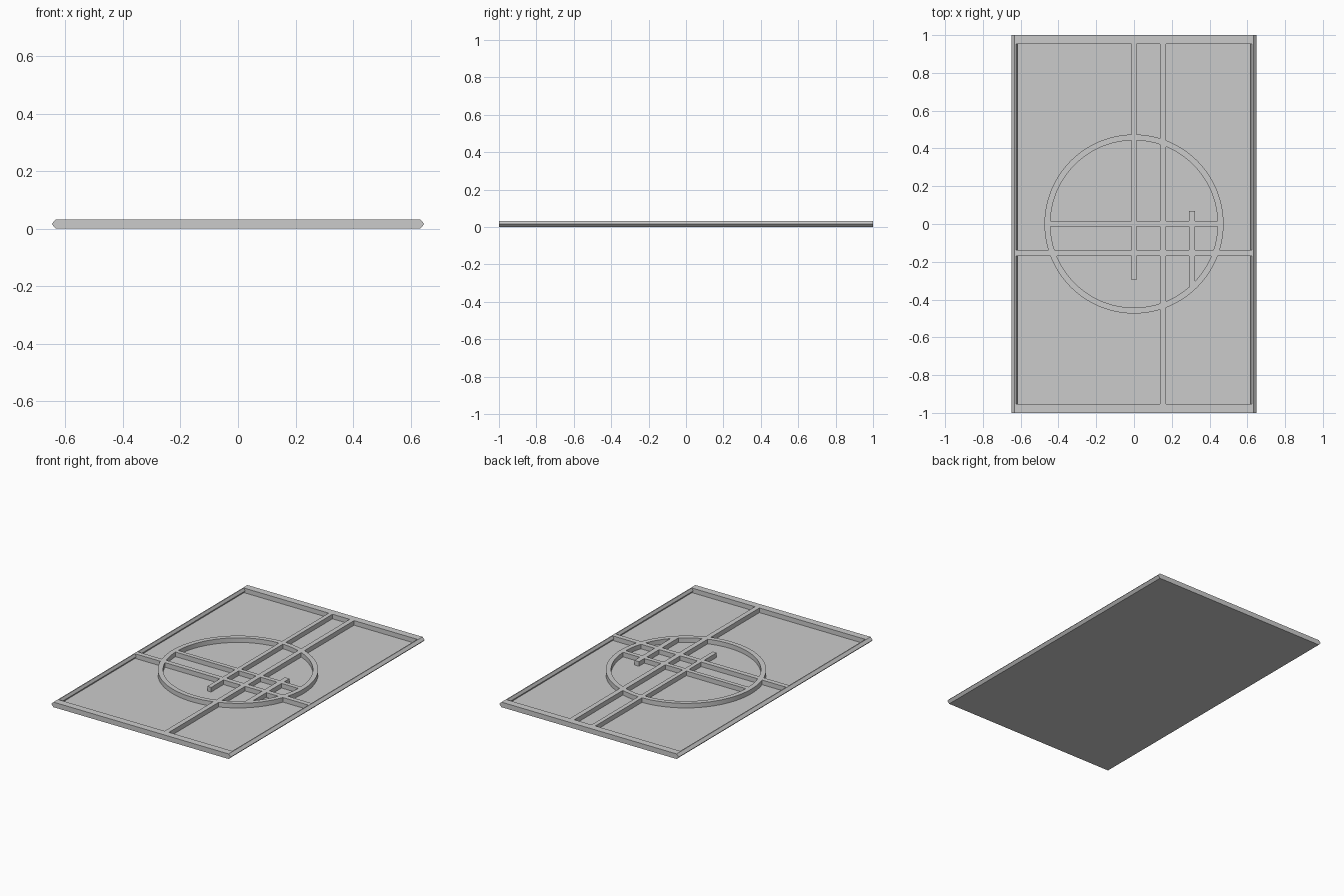
import bpy, bmesh, math

H = 0.033          # full height of the panel
FLOOR = 0.003      # thickness of the backing sheet

cube = bpy.data.objects.get("Cube")
if cube:
    bpy.data.objects.remove(cube, do_unlink=True)

grey = bpy.data.materials.new("plain grey")
grey.use_nodes = True
GREY = (0.6, 0.6, 0.6, 1)
grey.diffuse_color = GREY
grey.node_tree.nodes["Principled BSDF"].inputs["Base Color"].default_value = GREY


def make(name, bm):
    bmesh.ops.recalc_face_normals(bm, faces=bm.faces)
    mesh = bpy.data.meshes.new(name)
    bm.to_mesh(mesh)
    bm.free()
    mesh.materials.append(grey)
    obj = bpy.data.objects.new(name, mesh)
    bpy.context.collection.objects.link(obj)
    return obj


def prism(name, points, depth):
    """Closed outline extruded along a vector."""
    bm = bmesh.new()
    face = bm.faces.new([bm.verts.new(p) for p in points])
    out = bmesh.ops.extrude_face_region(bm, geom=[face], use_keep_orig=True)
    verts = [v for v in out["geom"] if isinstance(v, bmesh.types.BMVert)]
    bmesh.ops.translate(bm, verts=verts, vec=depth)
    return make(name, bm)


def bar(name, x0, x1, y0, y1, top=H):
    outline = [(x0, y0, 0), (x1, y0, 0), (x1, y1, 0), (x0, y1, 0)]
    return prism(name, outline, (0, 0, top))


def ring(name, inner, outer, sides=96):
    bm = bmesh.new()
    loops = []
    for r, z in ((inner, 0), (outer, 0), (outer, H), (inner, H)):
        loops.append([bm.verts.new((r * math.cos(i * math.tau / sides),
                                    r * math.sin(i * math.tau / sides), z))
                      for i in range(sides)])
    for a, b in zip(loops, loops[1:] + loops[:1]):
        for i in range(sides):
            j = (i + 1) % sides
            bm.faces.new((a[i], a[j], b[j], b[i]))
    return make(name, bm)


# Backing sheet
panel = bar("panel", -0.632, 0.632, -1, 1, FLOOR)

# Side rails with a pointed, six-sided section
section = [(0.648, H / 2), (0.632, H), (0.626, H),
           (0.616, H / 2), (0.626, 0), (0.632, 0)]
parts = [prism(name, [(s * x, -1, z) for x, z in section], (0, 2, 0))
         for name, s in (("left_rail", 1), ("right_rail", -1))]

# End rails
parts += [bar("front_rail", -0.63, 0.63, -1, -0.954),
          bar("back_rail", -0.63, 0.63, 0.954, 1)]

# Round hoop and the lattice bars crossing it
parts += [ring("hoop", 0.443, 0.474),
          bar("centre_upright", -0.014, 0.014, -0.297, 0.97),
          bar("long_upright", 0.138, 0.17, -0.97, 0.97),
          bar("short_upright", 0.29, 0.323, -0.341, 0.07),
          bar("centre_crossbar", -0.455, 0.455, -0.012, 0.016),
          bar("long_crossbar", -0.628, 0.628, -0.169, -0.137)]

# Fuse all parts into one clean solid
for part in parts:
    fuse = panel.modifiers.new("fuse", 'BOOLEAN')
    fuse.operation = 'UNION'
    fuse.solver = 'EXACT'
    fuse.object = part
bpy.context.view_layer.update()
depsgraph = bpy.context.evaluated_depsgraph_get()
fused = bpy.data.meshes.new_from_object(panel.evaluated_get(depsgraph))
panel.modifiers.clear()
panel.data = fused
for part in parts:
    bpy.data.objects.remove(part, do_unlink=True)

# Soften only the hoop walls
bpy.ops.object.select_all(action='DESELECT')
panel.select_set(True)
bpy.context.view_layer.objects.active = panel
bpy.ops.object.shade_smooth_by_angle(angle=math.radians(20))
